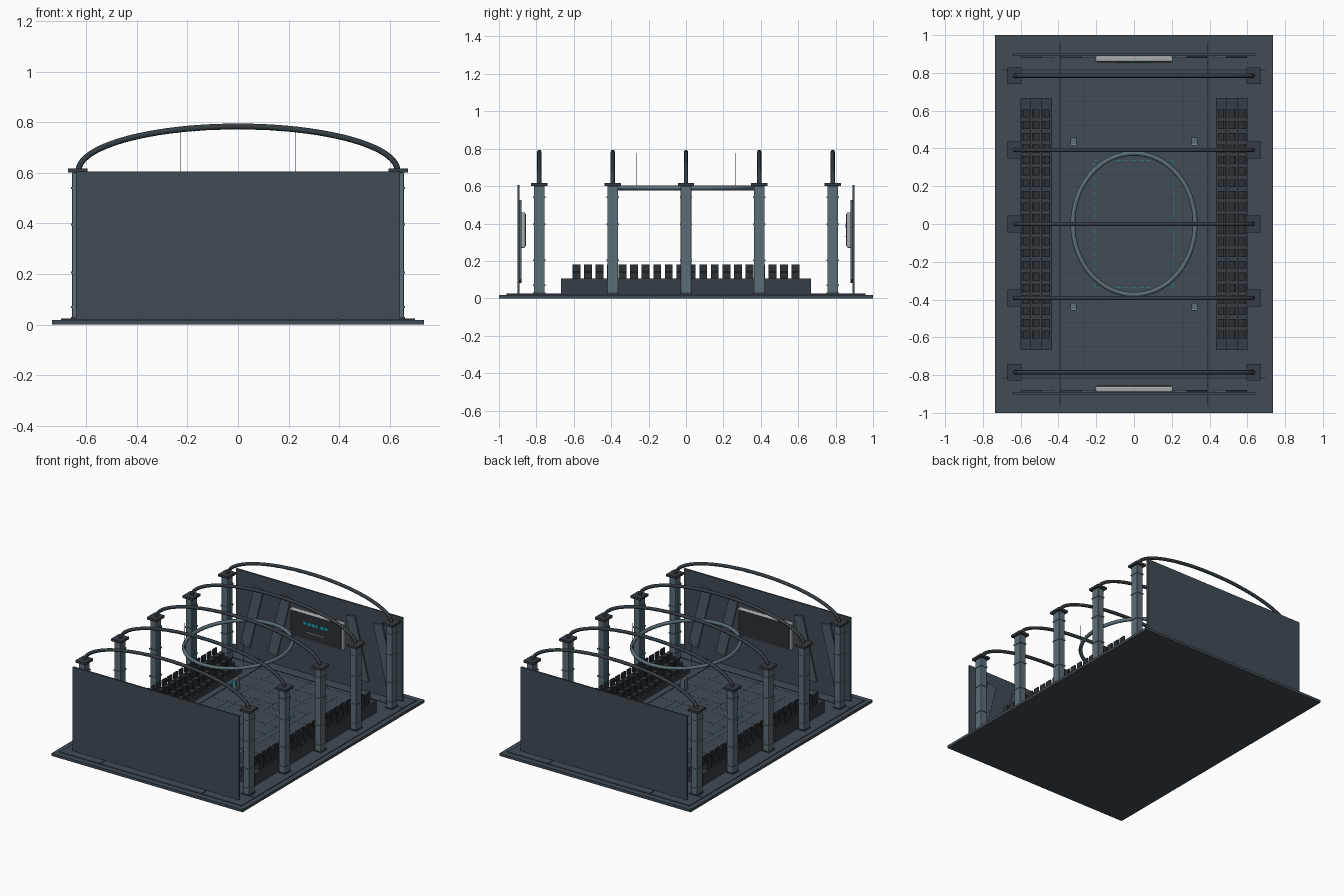
import bpy, bmesh, math
from mathutils import Matrix, Vector

cube = bpy.data.objects.get("Cube")
if cube:
    bpy.data.objects.remove(cube, do_unlink=True)


def material(name, rgb):
    m = bpy.data.materials.new(name)
    m.use_nodes = True
    m.diffuse_color = (*rgb, 1)
    m.node_tree.nodes["Principled BSDF"].inputs["Base Color"].default_value = (*rgb, 1)
    return m


SLATE = material("slate", (.051, .072, .088))
STEEL = material("blue steel", (.107, .156, .184))
DARK = material("dark slate", (.036, .048, .058))
CHARCOAL = material("charcoal", (.024, .031, .037))
PLANK = material("mid steel", (.075, .105, .12))
SILVER = material("silver", (.38, .40, .41))
CYAN = material("cyan glow", (.013, .35, .46))


def finish(name, bm, mat):
    me = bpy.data.meshes.new(name)
    bm.to_mesh(me)
    bm.free()
    me.materials.append(mat)
    ob = bpy.data.objects.new(name, me)
    bpy.context.collection.objects.link(ob)
    return ob


def boxes(name, items, mat, bevel=0):
    """Boxes given as (centre, size) or (centre, size, tilt about y), in one object."""
    bm = bmesh.new()
    for centre, size, *tilt in items:
        mtx = Matrix.Translation(centre)
        if tilt:
            mtx = mtx @ Matrix.Rotation(tilt[0], 4, 'Y')
        bmesh.ops.create_cube(bm, size=1, matrix=mtx @ Matrix.Diagonal((*size, 1)))
    ob = finish(name, bm, mat)
    if bevel:
        mod = ob.modifiers.new("bevel", 'BEVEL')
        mod.width, mod.segments = bevel, 3
    return ob


def tube(name, points, radius, mat, closed=False):
    """Round tube along a path, turned into a smooth mesh."""
    cu = bpy.data.curves.new(name, 'CURVE')
    cu.dimensions = '3D'
    cu.bevel_depth, cu.bevel_resolution, cu.use_fill_caps = radius, 2, True
    sp = cu.splines.new('POLY')
    sp.points.add(len(points) - 1)
    for p, co in zip(sp.points, points):
        p.co = (*co, 1)
    sp.use_cyclic_u = closed
    temp = bpy.data.objects.new(name + "_path", cu)
    bpy.context.collection.objects.link(temp)
    bpy.context.view_layer.update()
    me = bpy.data.meshes.new_from_object(temp.evaluated_get(bpy.context.evaluated_depsgraph_get()))
    bpy.data.objects.remove(temp, do_unlink=True)
    me.name = name
    me.materials.clear()
    me.materials.append(mat)
    for p in me.polygons:
        p.use_smooth = True
    ob = bpy.data.objects.new(name, me)
    bpy.context.collection.objects.link(ob)
    return ob


SIDES = (-1, 1)
ROWS = (-.785, -.392, 0, .392, .785)

# Base, floor slab and seams
boxes("base", [((0, 0, .009), (1.47, 2, .018))], SLATE)
boxes("floor", [((0, 0, .019), (1.4, 1.92, .008))], SLATE)
boxes("floor_seams",
      [((s * .39, 0, .023), (.008, 1.92, .004)) for s in SIDES]
      + [((0, s * .815, .023), (1.4, .006, .004)) for s in SIDES], CHARCOAL)
boxes("tile_seams",
      [((i * .13, 0, .023), (.002, 1.62, .001)) for i in range(-2, 3)]
      + [((0, i * .13, .023), (.78, .002, .001)) for i in range(-6, 7)], DARK)

# Dashed light lines marking the arena
boxes("floor_lights",
      [((s * .21, i * .04, .0235), (.0025, .02, .002)) for s in SIDES for i in range(-8, 9)]
      + [((i * .04, s * .335, .0235), (.02, .0025, .002)) for s in SIDES for i in range(-5, 6)], CYAN)

# End walls with slanted planks on the inner faces
boxes("end_walls", [((0, s * .896, .313), (1.28, .012, .585)) for s in SIDES], SLATE)
boxes("slanted_planks",
      [((sx * x, sy * .885, .305), (.07, .01, .44), -sx * math.radians(14))
       for sx in SIDES for sy in SIDES for x in (.3, .51)], PLANK)

# Screens on both walls
boxes("screen_frames", [((0, s * .874, .365), (.41, .03, .19)) for s in SIDES], SILVER, .008)
boxes("screens", [((0, s * .858, .365), (.39, .004, .17)) for s in SIDES], CHARCOAL)
boxes("screen_bars", [((x, .853, .39), (.022, .003, .02))
                      for x in (-.08, -.05, -.02, .01, .05, .08)], CYAN)
boxes("screen_underline", [((0, .853, .33), (.13, .003, .005))], SILVER)

# Columns with bands, caps and inner light strips
spots = [(s * .633, y) for s in SIDES for y in ROWS]
boxes("columns", [((x, y, .31), (.046, .058, .58)) for x, y in spots], STEEL, .003)
boxes("column_bands", [((x, y, z), (.054, .066, .008))
                       for x, y in spots for z in (.07, .205, .395, .54)], STEEL)
boxes("column_feet", [((x, y, .026), (.054, .066, .008)) for x, y in spots], DARK)
boxes("column_caps", [((x, y, .608), (.076, .088, .016)) for x, y in spots], DARK)
boxes("column_lights", [((x - math.copysign(.0245, x), y, .31), (.003, .006, .5))
                        for x, y in spots], CYAN)


# Roof arches with light dashes below
def arch_point(a, y, drop=0):
    return Vector((.63 * math.cos(a), y, .608 + (.175 - drop) * math.sin(a)))


for n, y in enumerate(ROWS):
    tube(f"arch_{n + 1}", [arch_point(math.pi * i / 48, y) for i in range(49)], .0115, DARK)
dashes = []
for y in ROWS:
    for i in range(6, 43, 2):
        a = math.pi * i / 48
        d = arch_point(a + .01, y) - arch_point(a - .01, y)
        dashes.append((arch_point(a, y, .011), (.025, .004, .004), -math.atan2(d.z, d.x)))
boxes("arch_lights", dashes, CYAN)

# Hanging oval ring and its cables
tube("hanging_ring", [(.324 * math.cos(t), .374 * math.sin(t), .59)
                      for t in (math.tau * i / 64 for i in range(64))], .0125, STEEL, True)
boxes("ring_cables", [((sx * .227, sy * .263, .687), (.002, .002, .18))
                      for sx in SIDES for sy in SIDES], STEEL)

# Stepped stands with rows of seats
tiers = [(.4625, .055), (.5175, .08), (.5725, .105)]
boxes("stands", [((s * x, 0, (z + .02) / 2), (.055, 1.335, z - .02))
                 for s in SIDES for x, z in tiers], DARK)
seats = [(s, x, z, (i - 9.5) * .0616) for s in SIDES for x, z in tiers for i in range(20)]
boxes("seat_cushions", [((s * x, y, z + .016), (.036, .042, .032)) for s, x, z, y in seats], CHARCOAL)
boxes("seat_backs", [((s * (x + .017), y, z + .055), (.01, .042, .04)) for s, x, z, y in seats], CHARCOAL)

# Small consoles at the corners of the arena
corners = [(sx * .32, sy * .437, sy) for sx in SIDES for sy in SIDES]
boxes("consoles", [((x, y, .06), (.03, .04, .08)) for x, y, s in corners], STEEL)
boxes("console_screens", [((x, y - .021, .077), (.022, .003, .03)) for x, y, s in corners], CYAN)
boxes("console_trims", [((x, y - .018, .101), (.03, .006, .004)) for x, y, s in corners], SILVER)
